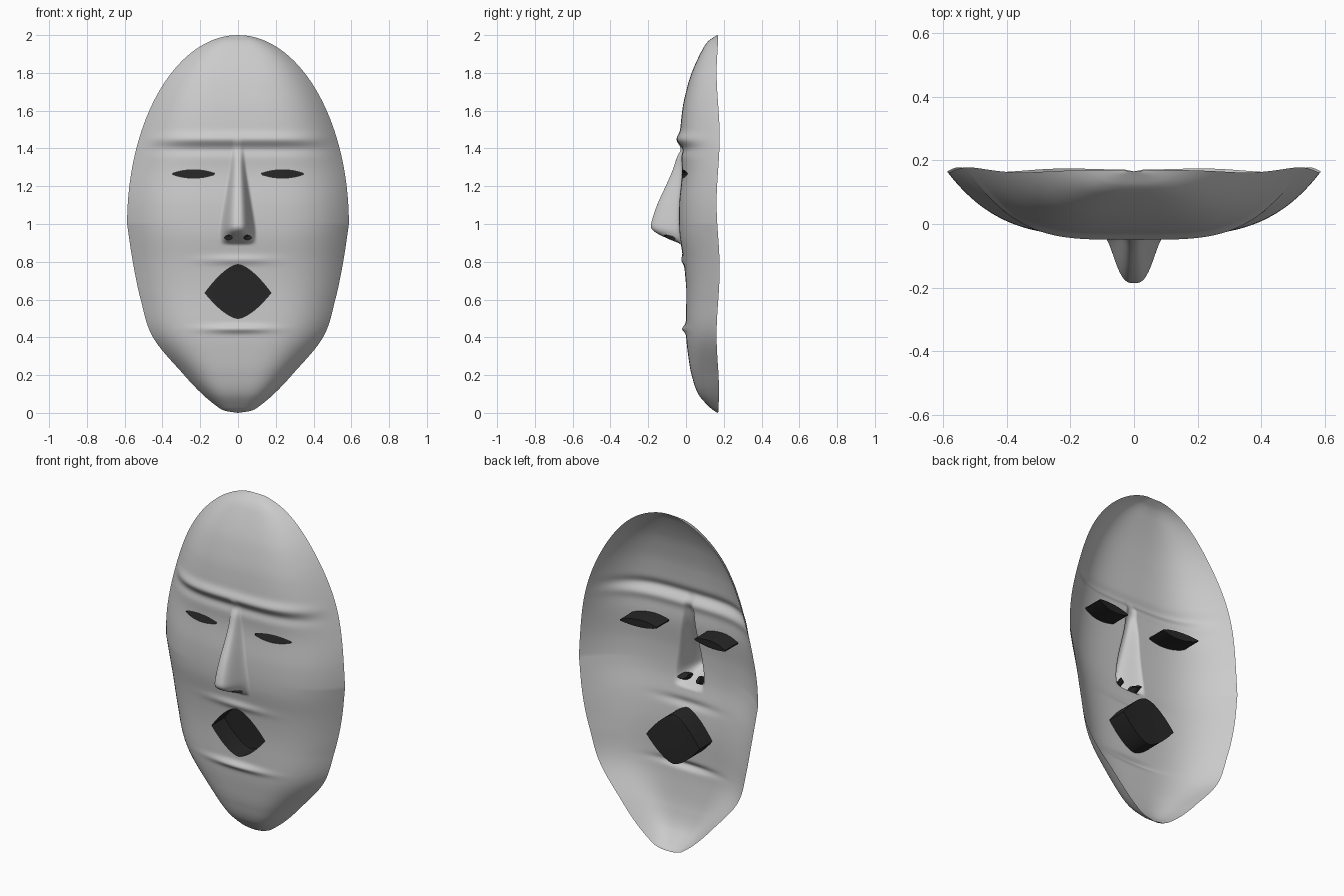
import bpy, bmesh, math
from mathutils import Vector

if "Cube" in bpy.data.objects:
    bpy.data.objects.remove(bpy.data.objects["Cube"])


def curve(pts, t):
    """Smooth interpolation through (position, value) points."""
    if t <= pts[0][0]:
        return pts[0][1]
    if t >= pts[-1][0]:
        return pts[-1][1]
    i = next(k for k in range(len(pts) - 1) if t <= pts[k + 1][0])
    (a, p), (b, q) = pts[i], pts[i + 1]

    def slope(k):
        lo, hi = max(k - 1, 0), min(k + 1, len(pts) - 1)
        return (pts[hi][1] - pts[lo][1]) / (pts[hi][0] - pts[lo][0])
    h = b - a
    s = (t - a) / h
    return ((2*s**3 - 3*s*s + 1) * p + (s**3 - 2*s*s + s) * h * slope(i)
            + (3*s*s - 2*s**3) * q + (s**3 - s*s) * h * slope(i + 1))


def bump(t, centre, size):
    return math.exp(-((t - centre) / size) ** 2)


# Outline of the chin half, centre-line depth, nose ridge and nose half width
JAW = [(0, 0), (.01, .065), (.03, .105), (.1, .19), (.2, .285), (.4, .45), (.6, .515), (.8, .557), (1, .587)]
DEPTH = [(0, .165), (.03, .125), (.1, .065), (.2, .03), (.3, .012), (.42, .0), (.65, .0), (.8, -.012),
         (.95, -.035), (1.1, -.037), (1.28, -.022), (1.45, -.032), (1.6, -.02), (1.7, 0), (1.8, .03),
         (1.92, .085), (1.97, .12), (2, .165)]
RIDGE = [(.895, 0), (.925, .07), (.965, .138), (1, .147), (1.2, .08), (1.38, .015), (1.45, 0)]
NOSE_W = [(.89, .105), (1, .095), (1.15, .07), (1.3, .045), (1.45, .03)]


def half_width(z):
    if z > 1:
        return .587 * math.sqrt(max(0, 1 - (z - 1) ** 2))
    return max(0, curve(JAW, z))


def surface(x, z):
    u = min(1, abs(x) / max(half_width(z), 1e-5))
    y = curve(DEPTH, z)
    # brow and lip creases
    fade = 1 - u ** 6
    y -= fade * (.018 * bump(z, 1.45, .03) - .012 * bump(z, 1.395, .03))
    lip = bump(x, 0, .17)
    y -= lip * (.012 * bump(z, .81, .022) + .02 * bump(z, .445, .02))
    # nose
    t = min(1, abs(x) / curve(NOSE_W, z))
    y -= max(0, curve(RIDGE, z)) * .5 * (1 + math.cos(math.pi * t ** 1.5))
    # sides sweep back to a slightly wavy rim
    rim = .17 + .008 * math.sin(9 * z + 1) * min(1, 3 * half_width(z))
    return y + (rim - y) * u ** 3.8


# Mask shell: rows across the face
ROWS, COLS = 280, 180
bm = bmesh.new()
grid = []
for r in range(ROWS + 1):
    s = r / ROWS
    z = s + .5 * (1 - math.cos(math.pi * s))
    w = half_width(z)
    grid.append([bm.verts.new((x, surface(x, z), z))
                 for x in (w * (2 * c / COLS - 1) for c in range(COLS + 1))])
for r in range(ROWS):
    for c in range(COLS):
        bm.faces.new((grid[r][c], grid[r][c+1], grid[r+1][c+1], grid[r+1][c]))
bmesh.ops.remove_doubles(bm, verts=bm.verts, dist=1e-5)


def pocket(cx, cz, hw, up, down, power, push):
    """Cut a lens-shaped hole and pull its edge back into a dark closed pocket."""
    def reach(x):
        return 1 - min(1, abs(x - cx) / hw) ** power

    def inside(p):
        d = p.z - cz
        return abs(d) < (up if d > 0 else down) * reach(p.x)
    hole = [f for f in bm.faces if inside(f.calc_center_median())]
    hit = set(hole)
    edges = list({e for f in hole for e in f.edges if any(g not in hit for g in e.link_faces)})
    bmesh.ops.delete(bm, geom=hole, context='FACES')
    for v in {v for e in edges for v in e.verts}:
        x = max(cx - hw, min(cx + hw, v.co.x))
        z = cz + (up if v.co.z > cz else -down) * reach(x)
        v.co = (x, surface(x, z), z)
    new = bmesh.ops.extrude_edge_only(bm, edges=edges)['geom']
    back = [g for g in new if isinstance(g, bmesh.types.BMVert)]
    bmesh.ops.translate(bm, verts=back, vec=Vector(push))
    walls = [g for g in new if isinstance(g, bmesh.types.BMFace)]
    ends = [g for g in new if isinstance(g, bmesh.types.BMEdge)]
    cap = bmesh.ops.triangle_fill(bm, edges=ends, use_beauty=True)['geom']
    for f in walls + [g for g in cap if isinstance(g, bmesh.types.BMFace)]:
        f.material_index = 1


# Mouth, eyes and nostrils
pocket(0, .635, .175, .15, .135, 1.6, (0, .12, 0))
for side in (-1, 1):
    pocket(side * .235, 1.265, .12, .022, .022, 2, (0, .12, 0))
    pocket(side * .05, .927, .024, .014, .012, 2, (0, .04, .02))

for f in bm.faces:
    f.smooth = True
mesh = bpy.data.meshes.new("mask")
bm.to_mesh(mesh)
bm.free()
mask = bpy.data.objects.new("mask", mesh)
bpy.context.collection.objects.link(mask)

for name, shade in (("stone", (.6, .59, .58, 1)), ("dark_hollow", (.02, .02, .02, 1))):
    mat = bpy.data.materials.new(name)
    mat.diffuse_color = shade
    mat.use_nodes = True
    mat.node_tree.nodes["Principled BSDF"].inputs["Base Color"].default_value = mat.diffuse_color
    mesh.materials.append(mat)

bpy.context.view_layer.objects.active = mask
mask.select_set(True)
bpy.ops.object.shade_smooth_by_angle(angle=math.radians(45))
